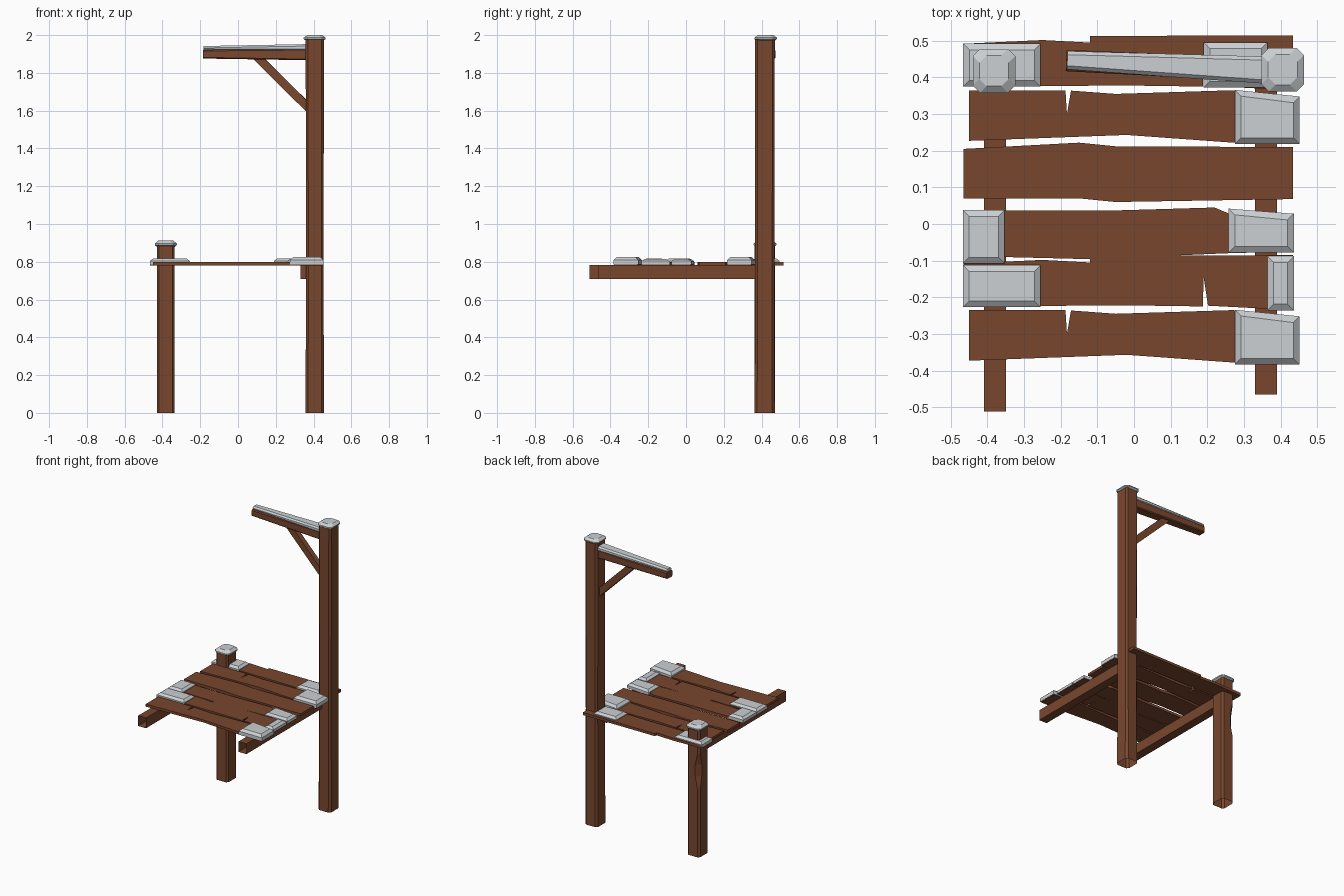
import bpy, bmesh, math
from mathutils import Vector

if "Cube" in bpy.data.objects:
    bpy.data.objects.remove(bpy.data.objects["Cube"])


def material(name, rgb):
    m = bpy.data.materials.new(name)
    m.diffuse_color = (*rgb, 1)
    m.use_nodes = True
    m.node_tree.nodes["Principled BSDF"].inputs["Base Color"].default_value = m.diffuse_color
    return m


WOOD = material("brown wood", (0.19, 0.062, 0.027))
SNOW = material("snow", (0.60, 0.63, 0.65))


def loft(name, rings, mat, cap_start=True, cap_end=True):
    """Skin a list of equal-length point rings."""
    bm = bmesh.new()
    vs = [[bm.verts.new(p) for p in r] for r in rings]
    n = len(rings[0])
    for a, b in zip(vs, vs[1:]):
        for i in range(n):
            j = (i + 1) % n
            bm.faces.new((a[i], a[j], b[j], b[i]))
    if cap_start:
        bm.faces.new(vs[0][::-1])
    if cap_end:
        bm.faces.new(vs[-1])
    bmesh.ops.recalc_face_normals(bm, faces=bm.faces)
    me = bpy.data.meshes.new(name)
    bm.to_mesh(me)
    bm.free()
    me.materials.append(mat)
    ob = bpy.data.objects.new(name, me)
    bpy.context.collection.objects.link(ob)
    return ob


def octagon(x0, x1, y0, y1, z, c, c_back_left=None):
    """Rectangle with clipped corners; the back left corner may be cut deeper."""
    d = c if c_back_left is None else c_back_left
    return [(x0 + c, y0, z), (x1 - c, y0, z), (x1, y0 + c, z), (x1, y1 - c, z),
            (x1 - c, y1, z), (x0 + d, y1, z), (x0, y1 - d, z), (x0, y0 + c, z)]


def snow_cap(name, x0, x1, y0, y1, z0, z1):
    c = 0.02
    rings = [octagon(x0 + i, x1 - i, y0 + i, y1 - i, z0 + (z1 - z0) * t, c)
             for i, t in ((0.012, 0), (0, 0.3), (0, 0.55), (0.018, 1))]
    return loft(name, rings, SNOW)


def snow_patch(name, x0, x1, y0, y1, h, skew):
    """Bevelled slab whose back edge drops by skew at the right end."""
    def ring(i, z):
        return [(x0 + i, y0 + i, z), (x1 - i, y0 + i, z),
                (x1 - i, y1 - i - skew, z), (x0 + i, y1 - i, z)]
    return loft(name, [ring(0, 0.785), ring(0, 0.785 + h * 0.6), ring(0.017, 0.785 + h)], SNOW)


def plank(name, back, front, dy=0.0):
    pts = [(x, y + dy) for x, y in back + front[::-1]]
    return loft(name, [[(x, y, z) for x, y in pts] for z in (0.781, 0.799)], WOOD)


def bar(name, a, b, w0, h0, w1, h1, mat, c=0.0):
    """Horizontal tapered bar between two points, optionally with chamfered edges."""
    a, b = Vector(a), Vector(b)
    side = (b - a).cross(Vector((0, 0, 1))).normalized()
    up = side.cross(b - a).normalized()
    rings = []
    for p, w, h in ((a, w0, h0), (b, w1, h1)):
        if c:
            prof = [(x, y) for x, y, _ in octagon(-w / 2, w / 2, -h / 2, h / 2, 0, c)]
        else:
            prof = [(-w / 2, -h / 2), (w / 2, -h / 2), (w / 2, h / 2), (-w / 2, h / 2)]
        rings.append([p + side * u + up * v for u, v in prof])
    return loft(name, rings, mat)


# Posts, open underneath; the short one has a chip in its back left edge
loft("tall_post", [octagon(0.357, 0.455, 0.363, 0.470, 0, 0.014),
                   octagon(0.361, 0.453, 0.366, 0.468, 0.8, 0.012),
                   octagon(0.358, 0.455, 0.366, 0.470, 1.98, 0.012)], WOOD, cap_start=False)
loft("short_post", [octagon(-0.430, -0.335, 0.363, 0.470, z, 0.013, d) for z, d in
                    ((0, 0.013), (0.48, 0.013), (0.56, 0.03), (0.64, 0.03),
                     (0.72, 0.013), (0.885, 0.013))], WOOD, cap_start=False)
snow_cap("tall_post_snow", 0.348, 0.464, 0.362, 0.481, 1.97, 2.0)
snow_cap("short_post_snow", -0.440, -0.324, 0.358, 0.478, 0.878, 0.912)

# Stringers under the deck, open at the front end
for name, x0, x1, y0 in (("left_stringer", -0.41, -0.35, -0.512),
                         ("right_stringer", 0.33, 0.39, -0.465)):
    rings = [[(x0, y, 0.71), (x1, y, 0.71), (x1, y, 0.782), (x0, y, 0.782)] for y in (y0, 0.40)]
    loft(name, rings, WOOD, cap_start=False)

# Deck planks: back and front edge outlines, notches form the cracks
split_back = [(-0.465, -0.108), (-0.25, -0.098), (-0.12, -0.105), (-0.12, -0.087), (0.434, -0.085)]
split_front = [(-0.465, -0.225), (-0.02, -0.222), (0.188, -0.225), (0.19, -0.145),
               (0.202, -0.223), (0.434, -0.235)]
bent_back = [(-0.45, 0.365), (-0.187, 0.365), (-0.183, 0.30), (-0.172, 0.364),
             (-0.05, 0.355), (0.27, 0.365), (0.45, 0.343)]
bent_front = [(-0.45, 0.227), (-0.02, 0.243), (0.27, 0.222), (0.45, 0.22)]
plank("split_plank_front", split_back, split_front)
plank("split_plank_back", split_back, split_front, 0.6)
plank("bent_plank_back", bent_back, bent_front)
plank("bent_plank_front", bent_back, bent_front, -0.6)
plank("wide_plank", [(-0.465, 0.205), (-0.15, 0.222), (-0.05, 0.212), (0.434, 0.21)],
      [(-0.465, 0.07), (-0.15, 0.07), (-0.05, 0.06), (0.434, 0.068)])
plank("middle_plank", [(-0.465, 0.037), (-0.05, 0.037), (0.22, 0.045), (0.26, 0.028),
                       (0.30, 0.038), (0.434, 0.025)],
      [(-0.465, -0.108), (-0.36, -0.09), (-0.12, -0.096), (0.25, -0.08), (0.434, -0.075)])

# Snow lying on the plank ends
for i, p in enumerate(((-0.466, -0.255, 0.375, 0.492, 0.032, 0.0),
                       (0.190, 0.365, 0.372, 0.496, 0.032, 0.0),
                       (0.275, 0.452, 0.218, 0.366, 0.040, 0.018),
                       (-0.467, -0.353, -0.108, 0.038, 0.032, 0.0),
                       (0.258, 0.436, -0.078, 0.042, 0.030, 0.014),
                       (-0.467, -0.255, -0.227, -0.112, 0.032, 0.0),
                       (0.364, 0.436, -0.236, -0.088, 0.030, 0.0),
                       (0.275, 0.452, -0.384, -0.234, 0.040, 0.018))):
    snow_patch(f"plank_snow_{i + 1}", *p)

# Hanging arm with its snow and diagonal brace
bar("arm", (0.375, 0.420, 1.897), (-0.185, 0.446, 1.899), 0.066, 0.06, 0.058, 0.046, WOOD, 0.006)
bar("arm_snow", (0.360, 0.420, 1.934), (-0.182, 0.447, 1.930), 0.074, 0.036, 0.050, 0.024, SNOW, 0.010)
bar("arm_brace", (0.385, 0.418, 1.603), (0.095, 0.430, 1.890), 0.036, 0.044, 0.036, 0.044, WOOD)
